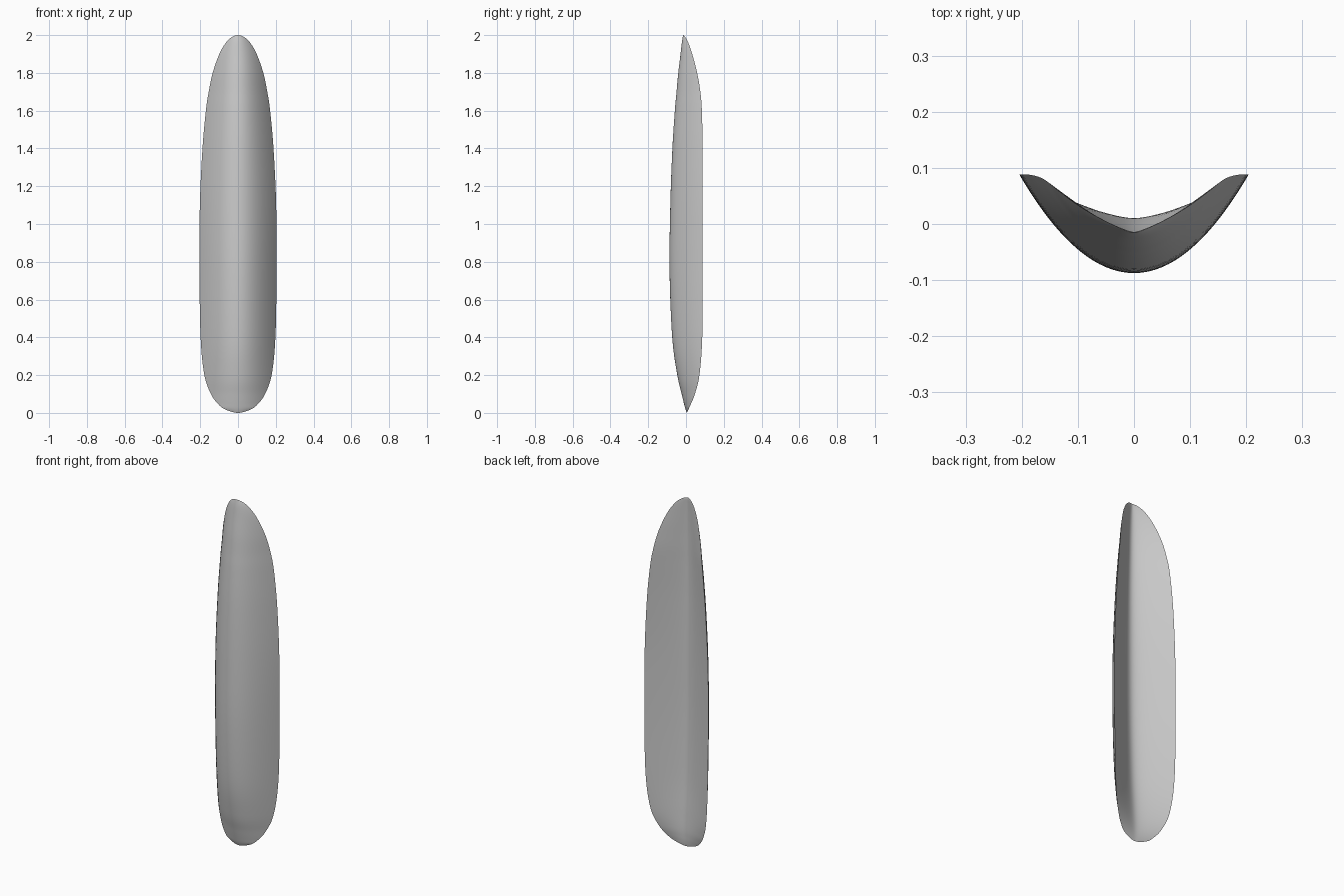
import bpy
import bmesh
import math
from mathutils import Vector

default_cube = bpy.data.objects.get("Cube")
if default_cube:
    bpy.data.objects.remove(default_cube, do_unlink=True)

# Stations from bottom to top:
# height, half width, rim depth, front ridge depth, back hollow depth
STATIONS = [
    (0, 0, .005, .005, .005),
    (.02, .071, .014, -.003, .008),
    (.05, .108, .027, -.011, .01),
    (.1, .143, .047, -.023, .01),
    (.2, .178, .071, -.046, .004),
    (.4, .198, .086, -.073, -.009),
    (.75, .204, .088, -.087, -.021),
    (1.1, .202, .088, -.083, -.025),
    (1.4, .188, .088, -.072, -.026),
    (1.6, .17, .084, -.059, -.024),
    (1.7, .155, .076, -.05, -.022),
    (1.8, .134, .059, -.041, -.02),
    (1.9, .099, .033, -.029, -.017),
    (1.96, .064, .012, -.022, -.015),
    (1.99, .032, -.004, -.017, -.014),
    (2, 0, -.015, -.015, -.015),
]
STEPS = 6       # rings between two stations
HALF = 20       # columns on each side of the centre line
CREASE = .18    # softness of the fold along the back


def mirrored(station):
    """Reflect a station through the tip so the ends round off."""
    z, width, rim, front, back = station
    return (z, -width, rim, front, back)


def blend(p, q, r, s, t):
    """Smooth curve from q to r with neighbours p and s."""
    return [b + t / 2 * (c - a + t * (2 * a - 5 * b + 4 * c - d + t * (3 * (b - c) + d - a)))
            for a, b, c, d in zip(p, q, r, s)]


def fold(u):
    """Straight wings meeting in a softened fold, from 0 to 1."""
    return (math.hypot(u, CREASE) - CREASE) / (math.hypot(1, CREASE) - CREASE)


def section(values):
    """Closed crescent: a parabolic front and a folded back."""
    z, width, rim, front, back = values
    columns = [i / HALF for i in range(-HALF, HALF + 1)]
    ring = [Vector((width * u, front + (rim - front) * u * u, z)) for u in columns]
    for u in reversed(columns[1:-1]):
        ring.append(Vector((width * u, back + (rim - back) * fold(u), z)))
    return ring


def build_shell():
    bm = bmesh.new()
    padded = [mirrored(STATIONS[1])] + STATIONS + [mirrored(STATIONS[-2])]
    rings = []
    for i in range(len(STATIONS) - 1):
        for step in range(STEPS):
            if i + step == 0:
                continue
            values = blend(*padded[i:i + 4], step / STEPS)
            rings.append([bm.verts.new(co) for co in section(values)])

    # Skin between neighbouring rings
    for lower, upper in zip(rings, rings[1:]):
        for k in range(len(lower)):
            j = (k + 1) % len(lower)
            bm.faces.new((lower[k], lower[j], upper[j], upper[k]))

    # Close both tips with fans
    for ring, station in ((rings[0], STATIONS[0]), (rings[-1], STATIONS[-1])):
        tip = bm.verts.new((0, station[2], station[0]))
        for k in range(len(ring)):
            bm.faces.new((ring[k], ring[(k + 1) % len(ring)], tip))

    bmesh.ops.recalc_face_normals(bm, faces=bm.faces)
    mesh = bpy.data.meshes.new("curved_shell")
    bm.to_mesh(mesh)
    bm.free()
    shell = bpy.data.objects.new("curved_shell", mesh)
    bpy.context.collection.objects.link(shell)
    return shell


# Plain grey material
grey = bpy.data.materials.new("light_grey")
grey.use_nodes = True
colour = (.6, .6, .6, 1)
grey.diffuse_color = colour
for node in grey.node_tree.nodes:
    if node.type == "BSDF_PRINCIPLED":
        node.inputs["Base Color"].default_value = colour

# Crescent shell with a sharp rim
shell = build_shell()
shell.data.materials.append(grey)
bpy.ops.object.select_all(action="DESELECT")
shell.select_set(True)
bpy.context.view_layer.objects.active = shell
bpy.ops.object.shade_smooth_by_angle(angle=math.radians(35))
